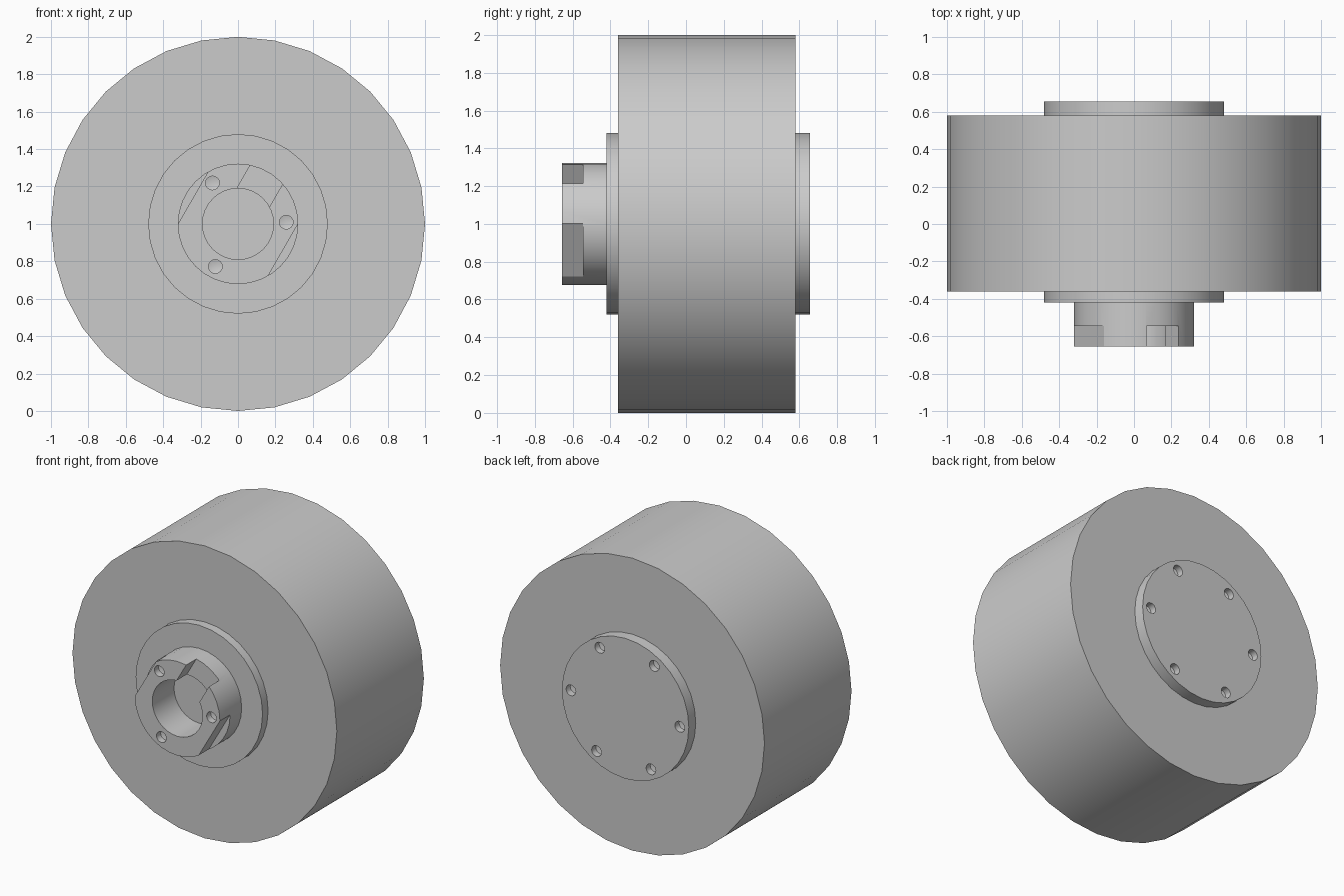
import bpy
from math import radians, cos, sin
from mathutils import Matrix, Vector

cube = bpy.data.objects.get("Cube")
if cube:
    bpy.data.objects.remove(cube, do_unlink=True)

AXIS_Z = 1.0
SEGS = 32
FRONT, BACK = -0.655, 0.655

steel = bpy.data.materials.new("grey steel")
steel.diffuse_color = (0.6, 0.6, 0.6, 1)
steel.use_nodes = True
steel.node_tree.nodes["Principled BSDF"].inputs["Base Color"].default_value = (0.6, 0.6, 0.6, 1)


def cylinder(name, radius, y0, y1, x=0, z=0, segs=SEGS, end_radius=None):
    """Cylinder or cone along y, from y0 (radius) to y1 (end_radius)."""
    bpy.ops.mesh.primitive_cone_add(
        vertices=segs, radius1=radius, radius2=radius if end_radius is None else end_radius,
        depth=abs(y1 - y0))
    obj = bpy.context.object
    obj.name = name
    turn = radians(-90 if y1 > y0 else 90)
    obj.data.transform(Matrix.Translation((x, (y0 + y1) / 2, AXIS_Z + z)) @ Matrix.Rotation(turn, 4, 'X'))
    obj.data.materials.append(steel)
    return obj


def box(name, across, along, y0, y1, angle):
    """Box given by (low, high) ranges in a frame turned about the axis."""
    bpy.ops.mesh.primitive_cube_add(size=1)
    obj = bpy.context.object
    obj.name = name
    ranges = (across, (y0, y1), along)
    centre = Vector([(a + b) / 2 for a, b in ranges])
    size = Matrix.Diagonal([b - a for a, b in ranges] + [1])
    obj.data.transform(Matrix.Translation((0, 0, AXIS_Z)) @ Matrix.Rotation(angle, 4, 'Y')
                       @ Matrix.Translation(centre) @ size)
    obj.data.materials.append(steel)
    return obj


def cut(target, cutter):
    mod = target.modifiers.new("cut", 'BOOLEAN')
    mod.operation = 'DIFFERENCE'
    mod.solver = 'EXACT'
    mod.object = cutter
    bpy.context.view_layer.objects.active = target
    bpy.ops.object.modifier_apply(modifier=mod.name)
    bpy.data.objects.remove(cutter, do_unlink=True)


def drill_ring(target, count, ring, face_y, inward):
    """Blind holes with pointed bottoms, evenly spaced around the axis."""
    for i in range(count):
        a = radians(2 + 360 * i / count)
        x, z = ring * cos(a), ring * sin(a)
        bottom = face_y + inward * 0.045
        cut(target, cylinder("drill", 0.037, face_y - inward * 0.02, bottom, x, z, 16))
        cut(target, cylinder("drill_tip", 0.037, bottom - inward * 0.0005,
                             bottom + inward * 0.02, x, z, 16, 0))


# Drum and its raised end plates
drum = cylinder("drum", 1.0, -0.36, 0.58)
front_flange = cylinder("front_flange", 0.48, -0.42, -0.355)
back_flange = cylinder("back_flange", 0.48, 0.575, BACK)
drill_ring(back_flange, 6, 0.412, BACK, -1)

# Hub with a bore, two wrench flats and a key slot
hub = cylinder("hub", 0.322, FRONT, -0.41)
cut(hub, cylinder("bore", 0.19, -0.7, -0.38))
tilt = radians(30)
for side in (-1, 1):
    cut(hub, box("flat", sorted((side * 0.278, side * 0.4)), (-0.5, 0.5), -0.7, -0.545, tilt))
cut(hub, box("slot", (-0.1, 0.1), (0.05, 0.5), -0.7, -0.545, tilt))
drill_ring(hub, 3, 0.258, FRONT, 1)

for part in (drum, front_flange, back_flange, hub):
    bpy.ops.object.select_all(action='DESELECT')
    part.select_set(True)
    bpy.context.view_layer.objects.active = part
    bpy.ops.object.shade_smooth_by_angle(angle=radians(30))
